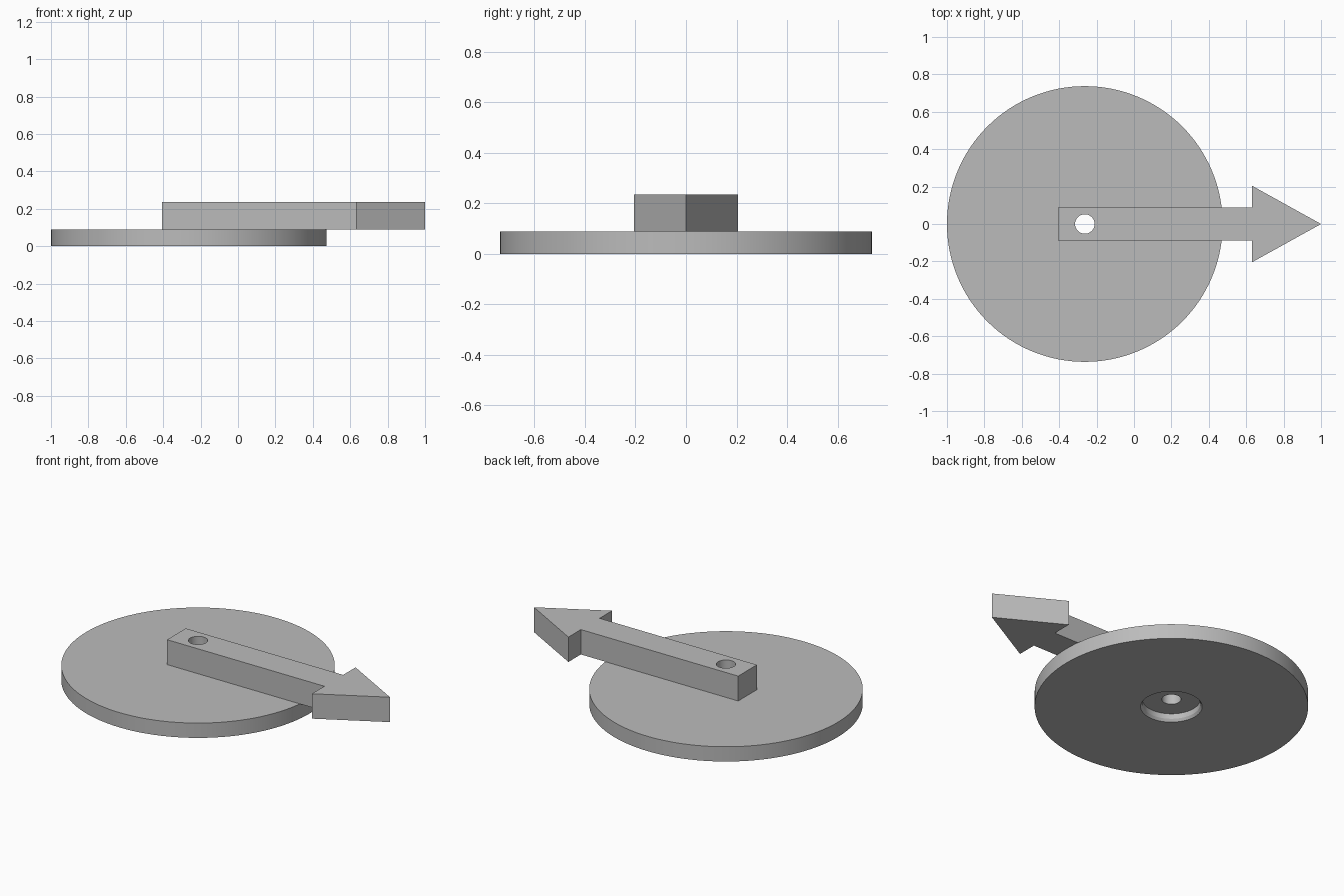
import bpy, bmesh
from math import tau
from mathutils import Matrix

if "Cube" in bpy.data.objects:
    bpy.data.objects.remove(bpy.data.objects["Cube"], do_unlink=True)

PIVOT_X = -0.263
HOLE_R = 0.052
DISC_TOP = 0.088
ARROW_TOP = 0.236

grey = bpy.data.materials.new("plain grey")
grey.use_nodes = True
colour = (0.5, 0.5, 0.5, 1)
grey.diffuse_color = colour
grey.node_tree.nodes["Principled BSDF"].inputs["Base Color"].default_value = colour


def finish(bm, name):
    bmesh.ops.recalc_face_normals(bm, faces=bm.faces)
    mesh = bpy.data.meshes.new(name)
    bm.to_mesh(mesh)
    bm.free()
    mesh.materials.append(grey)
    obj = bpy.data.objects.new(name, mesh)
    bpy.context.collection.objects.link(obj)
    return obj


def smooth(obj):
    bpy.ops.object.select_all(action="DESELECT")
    obj.select_set(True)
    bpy.context.view_layer.objects.active = obj
    bpy.ops.object.shade_smooth_by_angle(angle=0.5)


# Round base: closed section with a chamfered recess below, spun about the pivot
section = [(HOLE_R, DISC_TOP), (0.737, DISC_TOP), (0.737, 0), (0.166, 0),
           (0.156, 0.015), (0.156, 0.046), (HOLE_R, 0.046)]
bm = bmesh.new()
ring = [bm.verts.new((r, 0, z)) for r, z in section]
edges = [bm.edges.new((a, b)) for a, b in zip(ring, ring[1:] + ring[:1])]
bmesh.ops.spin(bm, geom=ring + edges, cent=(0, 0, 0), axis=(0, 0, 1),
               angle=tau, steps=128, use_merge=True)
bmesh.ops.remove_doubles(bm, verts=bm.verts, dist=0.0001)
bmesh.ops.translate(bm, verts=bm.verts, vec=(PIVOT_X, 0, 0))
base = finish(bm, "round_base")
smooth(base)

# Pointer: mirrored arrow outline, extruded upward
half = [(-0.405, 0.088), (0.63, 0.088), (0.63, 0.205)]
outline = half + [(1.0, 0)] + [(x, -y) for x, y in reversed(half)]
bm = bmesh.new()
face = bm.faces.new([bm.verts.new((x, y, DISC_TOP)) for x, y in outline])
grown = bmesh.ops.extrude_face_region(bm, geom=[face], use_keep_orig=True)
top = [v for v in grown["geom"] if isinstance(v, bmesh.types.BMVert)]
bmesh.ops.translate(bm, verts=top, vec=(0, 0, ARROW_TOP - DISC_TOP))
pointer = finish(bm, "arrow_pointer")

# Pivot hole through the pointer
bm = bmesh.new()
bmesh.ops.create_cone(bm, cap_ends=True, segments=128, radius1=HOLE_R,
                      radius2=HOLE_R, depth=1,
                      matrix=Matrix.Translation((PIVOT_X, 0, 0)))
cutter = finish(bm, "pivot_hole_cutter")
cutter.hide_render = True
cut = pointer.modifiers.new("pivot hole", "BOOLEAN")
cut.operation = "DIFFERENCE"
cut.solver = "EXACT"
cut.object = cutter
bpy.context.view_layer.objects.active = pointer
bpy.ops.object.modifier_apply(modifier=cut.name)
bpy.data.objects.remove(cutter, do_unlink=True)
smooth(pointer)
